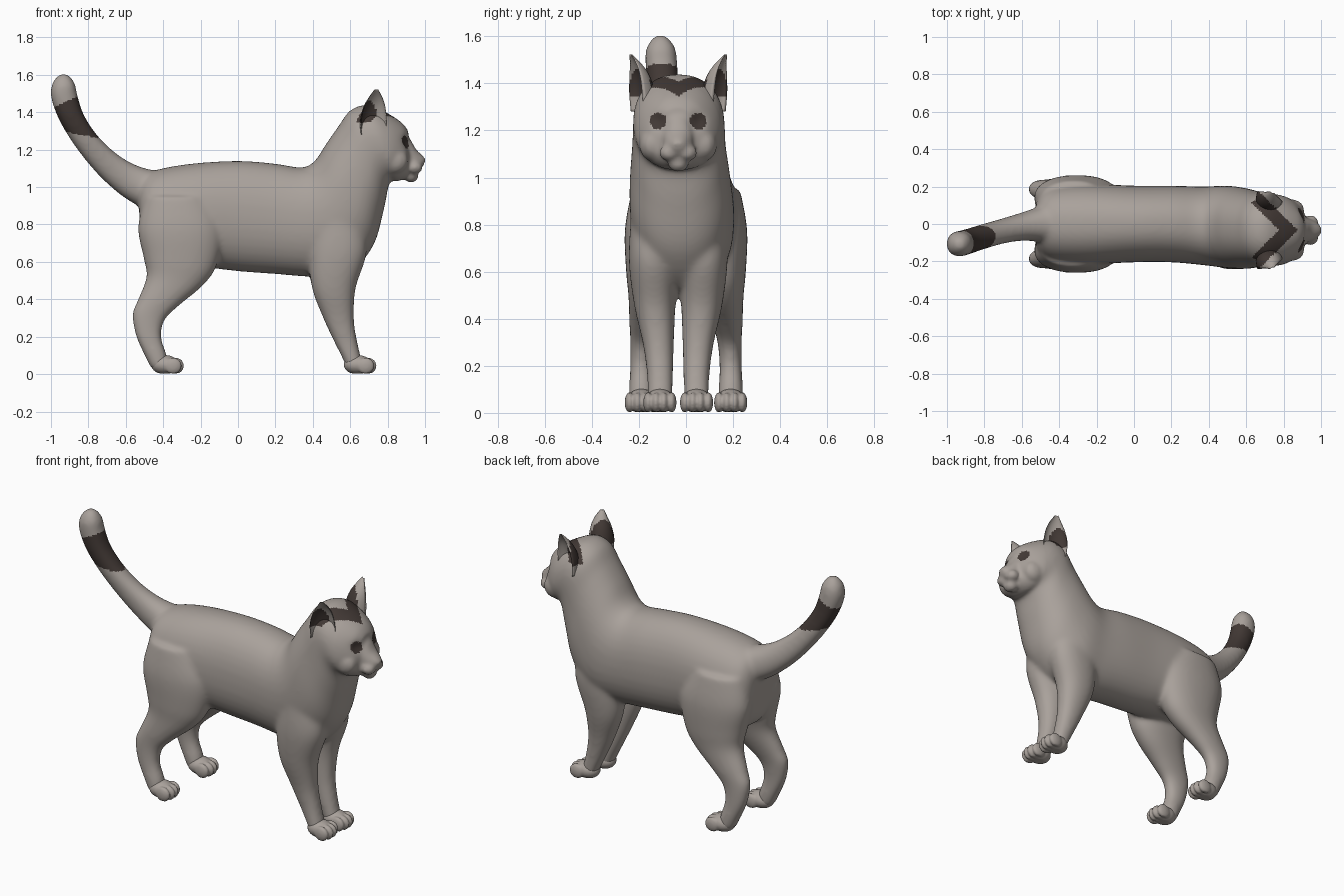
import bpy, bmesh, math
from mathutils import Vector, Matrix

if "Cube" in bpy.data.objects:
    bpy.data.objects.remove(bpy.data.objects["Cube"])

def material(name, rgb):
    m = bpy.data.materials.new(name)
    m.diffuse_color = (*rgb, 1)
    m.use_nodes = True
    m.node_tree.nodes["Principled BSDF"].inputs["Base Color"].default_value = m.diffuse_color
    return m

FUR = material("warm grey fur", (0.40, 0.36, 0.33))
DARK = material("dark brown markings", (0.055, 0.041, 0.036))
HEAD_Y = -0.033          # the head and front legs sit slightly off centre

def spline(p0, p1, p2, p3, t):
    return [0.5 * (2*b + (c - a)*t + (2*a - 5*b + 4*c - d)*t*t + (3*b - a - 3*c + d)*t**3)
            for a, b, c, d in zip(p0, p1, p2, p3)]

def loft(bm, rows, cy=0, side=1, cup=False, n=28, steps=5):
    """Rings between two outline points: (x1, z1, x2, z2, y centre, half width)."""
    ext = [rows[0]] + rows + [rows[-1]]
    secs = [spline(*ext[i:i + 4], k / steps) for i in range(len(rows) - 1) for k in range(steps)]
    secs.append(list(rows[-1]))
    rings = []
    for x1, z1, x2, z2, y, w in secs:
        ring = []
        for k in range(n):
            a = 2 * math.pi * k / n
            u, v = math.cos(a), math.sin(a)
            if not cup:
                u, v = (math.copysign(abs(q) ** 0.9, q) for q in (u, v))
            elif v > 0:
                v *= -0.6            # hollow outer side
            ring.append(bm.verts.new(((x1 + x2)/2 + u*(x2 - x1)/2, cy + side*(y + v*w),
                                      (z1 + z2)/2 + u*(z2 - z1)/2)))
        rings.append(ring)
    for a, b in zip(rings, rings[1:]):
        for k in range(n):
            bm.faces.new((a[k], a[(k+1) % n], b[(k+1) % n], b[k]))
    bm.faces.new(rings[0])
    bm.faces.new(rings[-1])

def ball(bm, c, r):
    bmesh.ops.create_uvsphere(bm, u_segments=24, v_segments=14, radius=1,
                              matrix=Matrix.Translation(c) @ Matrix.Diagonal((*r, 1)))

def is_dark(c):
    dy = abs(c.y - HEAD_Y)
    if c.x < -0.6:                                        # tail band
        return 1.12 - 0.19*c.x < c.z < 1.88 + 0.46*c.x
    if c.x > 0.8 and ((dy - 0.085)/0.036)**2 + ((c.z - 1.24)/0.034)**2 < 1:
        return True                                       # eyes
    return 0.775 < c.x + dy < 0.875 and 1.345 < c.z < 1.49 and c.x > 0.61   # brow crescent

def make(name, bm, voxel=None, smooth=0, extra=None):
    bmesh.ops.recalc_face_normals(bm, faces=bm.faces)
    me = bpy.data.meshes.new(name)
    bm.to_mesh(me)
    bm.free()
    ob = bpy.data.objects.new(name, me)
    bpy.context.collection.objects.link(ob)
    if voxel:                                             # fuse overlapping parts
        mod = ob.modifiers.new("fuse", 'REMESH')
        mod.mode, mod.voxel_size = 'VOXEL', voxel
        fused = bpy.data.meshes.new_from_object(ob.evaluated_get(bpy.context.evaluated_depsgraph_get()))
        ob.modifiers.clear()
        ob.data = me = fused
    bm = bmesh.new()
    bm.from_mesh(me)
    for _ in range(smooth):
        bmesh.ops.smooth_vert(bm, verts=bm.verts, factor=0.5, use_axis_x=True, use_axis_y=True, use_axis_z=True)
    if extra:
        extra(bm)
    bm.normal_update()
    bm.to_mesh(me)
    bm.free()
    me.materials.clear()
    me.materials.append(FUR)
    me.materials.append(DARK)
    for p in me.polygons:
        p.material_index = int(is_dark(p.center))
        p.use_smooth = True
    return ob

# ---- body: torso, neck, head, muzzle, legs and tail fused together
bm = bmesh.new()
loft(bm, [(-.53, .95, -.525, .76, 0, .09), (-.51, 1.04, -.51, .66, 0, .15), (-.44, 1.09, -.44, .60, 0, .20),
          (-.25, 1.125, -.25, .58, 0, .215), (0, 1.14, 0, .55, 0, .205), (.2, 1.125, .2, .535, 0, .205),
          (.34, 1.105, .40, .52, -.01, .21), (.41, 1.14, .58, .53, -.015, .22), (.47, 1.23, .72, .68, -.025, .215),
          (.54, 1.33, .78, .88, -.03, .20), (.60, 1.41, .81, 1.02, -.03, .195), (.69, 1.44, .85, 1.03, -.033, .19),
          (.79, 1.40, .88, 1.04, -.033, .165), (.875, 1.345, .91, 1.06, -.033, .12),
          (.91, 1.30, .92, 1.10, -.033, .075)], n=36)
loft(bm, [(.84, 1.31, .84, 1.05, 0, .11), (.91, 1.27, .90, 1.05, 0, .07), (.95, 1.205, .94, 1.06, 0, .06),
          (.985, 1.17, .97, 1.09, 0, .04), (1.003, 1.15, .995, 1.12, 0, .022)], HEAD_Y)
ball(bm, (.925, HEAD_Y, 1.06), (.04, .045, .036))         # chin
for s in (-1, 1):
    ball(bm, (.945, HEAD_Y + s*.037, 1.105), (.042, .044, .036))    # whisker pads
    ball(bm, (.84, HEAD_Y + s*.11, 1.14), (.07, .055, .07))         # cheeks
    loft(bm, [(.40, .85, .66, .85, .10, .10), (.38, .64, .69, .66, .105, .105), (.395, .46, .63, .46, .10, .088),
              (.455, .30, .62, .30, .085, .067), (.51, .18, .637, .18, .078, .057),
              (.56, .08, .66, .08, .077, .053), (.58, .03, .67, .03, .077, .05)], HEAD_Y, s)   # front legs
    loft(bm, [(-.50, .95, -.15, .95, .12, .11), (-.535, .78, -.08, .78, .14, .12), (-.505, .62, -.11, .59, .145, .11),
              (-.49, .52, -.18, .48, .155, .09), (-.535, .40, -.31, .37, .175, .066), (-.565, .32, -.39, .29, .185, .052),
              (-.545, .20, -.41, .20, .19, .048), (-.49, .08, -.38, .10, .19, .052),
              (-.465, .03, -.37, .03, .19, .05)], 0, s)                                        # hind legs
loft(bm, [(-.38, 1.09, -.45, .88, 0, .10), (-.45, 1.09, -.535, .90, 0, .095), (-.55, 1.12, -.65, .975, -.015, .075),
          (-.65, 1.18, -.77, 1.09, -.04, .066), (-.75, 1.275, -.88, 1.23, -.07, .066),
          (-.825, 1.39, -.96, 1.365, -.095, .067), (-.86, 1.50, -1.0, 1.48, -.105, .068),
          (-.87, 1.55, -.995, 1.55, -.107, .062), (-.90, 1.595, -.965, 1.595, -.108, .032),
          (-.925, 1.607, -.94, 1.607, -.108, .008)])                                           # tail

def refine(bm):
    # extra blending away from the face, then shallow eye sockets
    soft = [v for v in bm.verts if v.co.x < .8]
    for _ in range(9):
        bmesh.ops.smooth_vert(bm, verts=soft, factor=0.5, use_axis_x=True, use_axis_y=True, use_axis_z=True)
    for v in bm.verts:
        if v.co.x > .78 and v.co.z > 1.1:
            d2 = (abs(v.co.y - HEAD_Y) - .085)**2 + (v.co.z - 1.24)**2
            v.co.x -= .016 * math.exp(-d2 / .035**2)

make("cat_body", bm, 0.01, 4, refine)

# ---- paws with four toes
for name, x, cy, off in (("front_paw", .64, HEAD_Y, .078), ("hind_paw", -.39, 0, .19)):
    for s in (-1, 1):
        bm = bmesh.new()
        y = cy + s*off
        ball(bm, (x, y, .05), (.075, .063, .052))
        for k in (-1.5, -.5, .5, 1.5):
            ball(bm, (x + .055 - .012*(abs(k) - .5), y + k*.033, .044), (.046, .021, .044))
        for v in bm.verts:
            v.co.z = max(v.co.z, .004)
        make(name + ("_right" if s < 0 else "_left"), bm, 0.006, 2)

# ---- cupped ears opening outward and forward
for s in (-1, 1):
    bm = bmesh.new()
    loft(bm, [(.66, 1.28, .80, 1.28, .175, .09), (.655, 1.36, .80, 1.36, .18, .085), (.67, 1.43, .79, 1.43, .185, .065),
              (.695, 1.48, .77, 1.48, .193, .038), (.72, 1.522, .74, 1.522, .206, .008)], HEAD_Y, s, cup=True)
    bmesh.ops.rotate(bm, verts=bm.verts, cent=(.73, HEAD_Y + s*.18, 1.4),
                     matrix=Matrix.Rotation(math.radians(-22*s), 3, 'Z'))
    make("ear_right" if s < 0 else "ear_left", bm)
